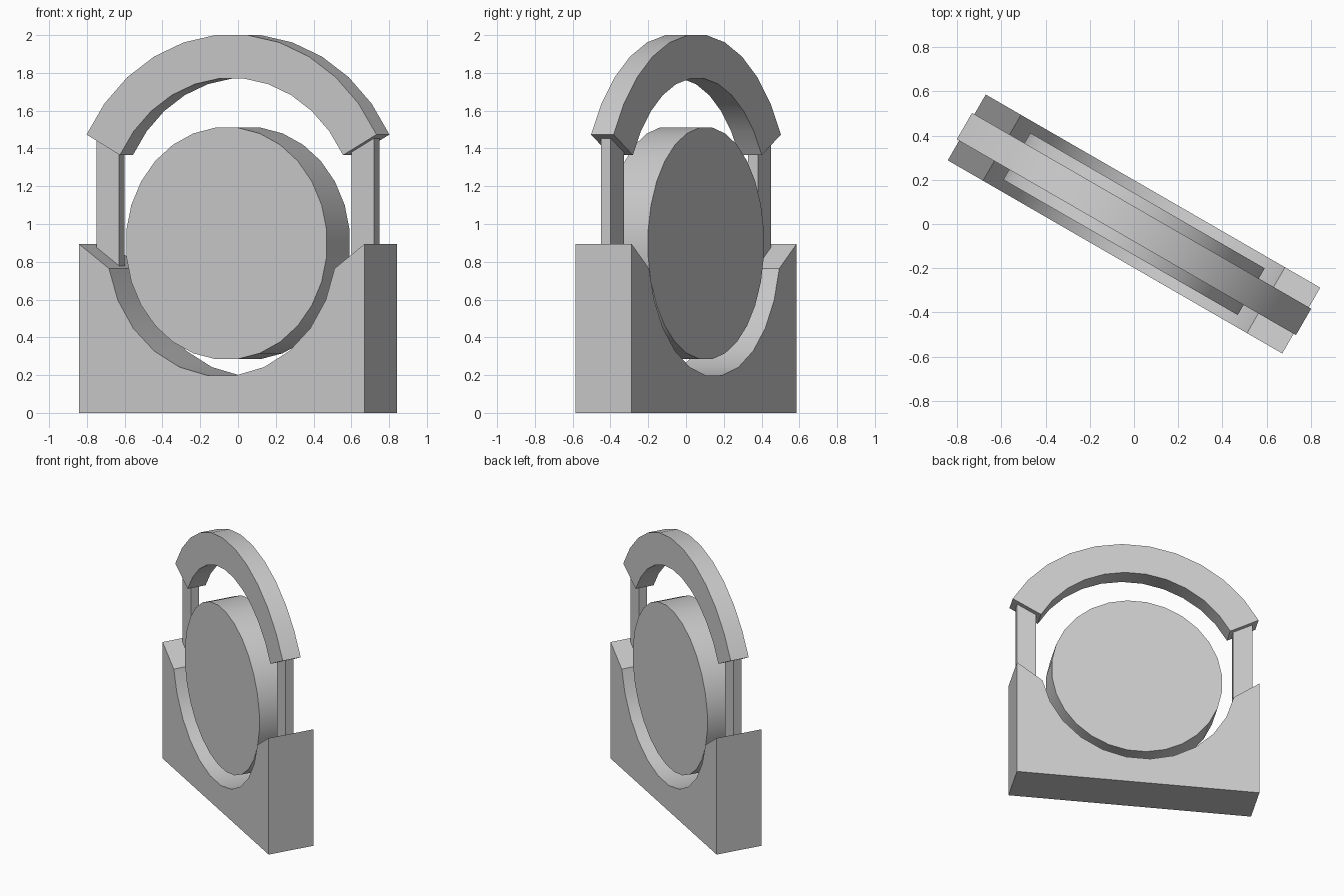
import bpy, bmesh
from math import sin, cos, pi, radians

if "Cube" in bpy.data.objects:
    bpy.data.objects.remove(bpy.data.objects["Cube"])

TURN = radians(-30)  # the whole model is turned about z


def arc(r, cz, start, end, segments):
    """Points (u, z) along an arc, angles in degrees."""
    pts = []
    for i in range(segments + 1):
        a = radians(start + (end - start) * i / segments)
        pts.append((r * cos(a), cz + r * sin(a)))
    return pts


def slab(name, profile, half_depth):
    """Extrude a closed (u, z) profile symmetrically in depth."""
    bm = bmesh.new()
    face = bm.faces.new([bm.verts.new((u, -half_depth, z)) for u, z in profile])
    ext = bmesh.ops.extrude_face_region(bm, geom=[face])
    moved = [v for v in ext["geom"] if isinstance(v, bmesh.types.BMVert)]
    bmesh.ops.translate(bm, verts=moved, vec=(0, 2 * half_depth, 0))
    bmesh.ops.recalc_face_normals(bm, faces=bm.faces)
    mesh = bpy.data.meshes.new(name)
    bm.to_mesh(mesh)
    bm.free()
    obj = bpy.data.objects.new(name, mesh)
    bpy.context.collection.objects.link(obj)
    obj.rotation_euler.z = TURN
    bpy.ops.object.select_all(action='DESELECT')
    obj.select_set(True)
    bpy.context.view_layer.objects.active = obj
    bpy.ops.object.shade_smooth_by_angle(angle=radians(30))
    return obj


# Base block with a round cradle and sloped shoulders
cradle = arc(0.702, 0.895, -10.7, -169.3, 11)
slab("base", [(-0.874, 0), (0.874, 0), (0.874, 0.895)] + cradle + [(-0.874, 0.895)], 0.172)

# Floating disc, flat side on top
n = 28
rim = arc(0.6125 / cos(pi / n), 0.8975, 90 + 180 / n, 450 + 180 / n, n)[:-1]
slab("disc", rim, 0.122)

# Arch over the disc: 11 segments of a 32-sided ring
k = cos(pi / 32)
outer = arc(1.0 / k, 1.0, 28.125, 151.875, 11)
inner = arc(0.77 / k, 1.0, 151.875, 28.125, 11)
slab("arch", outer + inner, 0.069)

# Posts joining base and arch
for side, s in (("left", -1), ("right", 1)):
    slab(side + "_post", [(s * 0.71, 0.7), (s * 0.849, 0.7), (s * 0.849, 1.48), (s * 0.71, 1.48)], 0.03)
